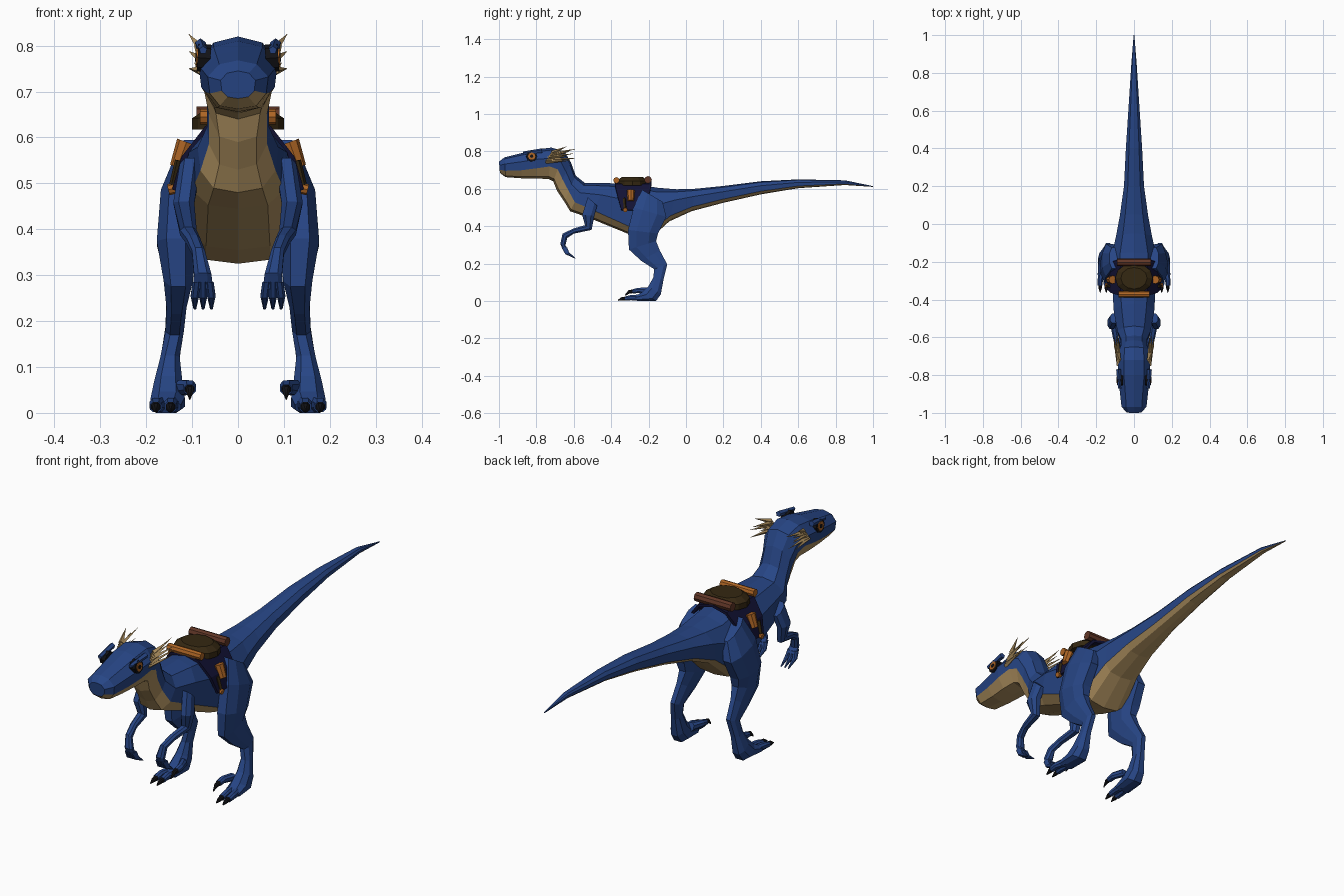
import bpy, bmesh, math
from mathutils import Vector

cube = bpy.data.objects.get("Cube")
if cube:
    bpy.data.objects.remove(cube, do_unlink=True)


def material(name, r, g, b):
    m = bpy.data.materials.new(name)
    m.use_nodes = True
    m.diffuse_color = (r, g, b, 1)
    bsdf = next(n for n in m.node_tree.nodes if n.type == 'BSDF_PRINCIPLED')
    bsdf.inputs["Base Color"].default_value = (r, g, b, 1)
    bsdf.inputs["Roughness"].default_value = 0.9
    return m


BLUE = material("blue_skin", .02, .06, .235)
TAN = material("tan_belly", .44, .29, .12)
ORANGE = material("orange_leather", .42, .13, .018)
RED = material("red_brown_leather", .12, .038, .02)
BROWN = material("dark_brown_leather", .035, .021, .006)
NAVY = material("navy_cloth", .006, .006, .035)
BLACK = material("black", .006, .006, .008)


def finish(name, bm, *mats):
    bmesh.ops.recalc_face_normals(bm, faces=bm.faces)
    me = bpy.data.meshes.new(name)
    bm.to_mesh(me)
    bm.free()
    for m in mats:
        me.materials.append(m)
    ob = bpy.data.objects.new(name, me)
    bpy.context.scene.collection.objects.link(ob)
    return ob


LIMB = [(0, .5), (.28, 1), (.72, 1), (1, .5)]


def loft(name, sections, mats, outline=None, side=1, belly=()):
    """Skin sections given as front y,z, back y,z, centre x, half width."""
    bm = bmesh.new()
    rings = []
    for sec in sections:
        ay, az, by, bz, xc, hw = sec[:6]
        prof = outline(sec[6]) if outline else LIMB
        half = [(t, w) for t, w in prof]
        full = half + [(t, -w) for t, w in reversed(half) if w > 0]
        rings.append([bm.verts.new((side * (xc + w * hw), ay + (by - ay) * t,
                                    az + (bz - az) * t)) for t, w in full])
    n = len(rings[0])
    for r0, r1 in zip(rings, rings[1:]):
        for j in range(n):
            k = (j + 1) % n
            f = bm.faces.new((r0[j], r0[k], r1[k], r1[j]))
            f.material_index = 1 if j in belly else 0
    bm.faces.new(rings[0])
    bm.faces.new(rings[-1])
    return finish(name, bm, *mats)


def rod(name, a, b, r1, r2, mat, sides=6):
    """Cylinder or cone from point a to point b."""
    a, b = Vector(a), Vector(b)
    bm = bmesh.new()
    bmesh.ops.create_cone(bm, cap_ends=True, segments=sides, radius1=r1,
                          radius2=r2, depth=(b - a).length)
    rot = (b - a).to_track_quat('Z', 'Y').to_matrix().to_4x4()
    bmesh.ops.transform(bm, matrix=rot, verts=bm.verts)
    bmesh.ops.translate(bm, vec=(a + b) / 2, verts=bm.verts)
    return finish(name, bm, mat)


# Head, neck, trunk and tail; the last value is where the belly colour starts
def trunk_outline(b):
    return [(0, 0), (.08, .62), (.34, 1), (b, .93), (b + (1 - b) * .8, .6), (1, 0)]


body = [
    (-1.0, .745, -.995, .685, 0, .038, .72),
    (-.97, .768, -.965, .662, 0, .066, .68),
    (-.88, .79, -.88, .656, 0, .076, .68),
    (-.80, .81, -.80, .655, 0, .086, .65),
    (-.72, .82, -.735, .652, 0, .086, .6),
    (-.65, .80, -.71, .64, 0, .08, .6),
    (-.615, .74, -.69, .59, 0, .068, .6),
    (-.59, .67, -.65, .53, 0, .068, .6),
    (-.54, .63, -.62, .48, 0, .088, .68),
    (-.42, .63, -.52, .445, 0, .108, .78),
    (-.28, .625, -.30, .355, 0, .116, .85),
    (-.15, .605, -.20, .325, 0, .118, .84),
    (-.05, .597, -.09, .425, 0, .095, .82),
    (.05, .60, .03, .48, 0, .075, .8),
    (.2, .615, .2, .525, 0, .053, .78),
    (.4, .64, .4, .57, 0, .043, .76),
    (.6, .65, .6, .603, 0, .03, .75),
    (.85, .645, .85, .62, 0, .014, .75),
    (1, .614, 1, .61, 0, .002, .75)]
loft("body", body, (BLUE, TAN), trunk_outline, belly=(3, 4, 5, 6))

leg = [
    (-.235, .595, -.125, .53, .105, .025),
    (-.28, .50, -.105, .45, .13, .038),
    (-.31, .38, -.15, .36, .135, .042),
    (-.305, .275, -.16, .32, .13, .032),
    (-.24, .215, -.14, .27, .134, .022),
    (-.17, .17, -.10, .195, .138, .02),
    (-.175, .125, -.12, .115, .148, .021),
    (-.20, .08, -.135, .035, .152, .031),
    (-.235, .047, -.16, 0, .153, .037),
    (-.275, .025, -.26, 0, .158, .034)]
arm = [
    (-.525, .555, -.475, .51, .105, .022),
    (-.555, .46, -.49, .455, .118, .023),
    (-.54, .405, -.505, .38, .108, .018),
    (-.60, .388, -.60, .36, .097, .015),
    (-.66, .36, -.635, .337, .086, .014),
    (-.672, .305, -.645, .297, .077, .019),
    (-.655, .27, -.63, .275, .076, .022)]

for side, label in ((1, "left"), (-1, "right")):
    loft(label + "_leg", leg, (BLUE,), side=side)
    loft(label + "_arm", arm, (BLUE,), side=side)

    # Two walking toes and a raised inner toe, each with a claw
    for toe, x0, x1, lift in (("outer", .17, .179, 0), ("middle", .143, .147, 0),
                              ("inner", .122, .105, .038)):
        y = -.25 + lift
        loft(f"{label}_{toe}_toe",
             [(y, .034 + lift, y + .01, lift, x0, .015),
              (y - .045, .032 + lift, y - .045, .004 + lift, x1, .014),
              (y - .075, .024 + lift, y - .075, .002 + lift, x1, .013)],
             (BLUE,), side=side)
        loft(f"{label}_{toe}_claw",
             [(y - .07, .024 + lift, y - .07, .004 + lift, x1, .011),
              (y - .095, .02 + lift, y - .09, .002 + lift, x1, .008),
              (y - .115, .006 + lift * .7, y - .112, .001 + lift * .7, x1, .001)],
             (BLACK,), side=side)

    # Fingers
    for i in range(3):
        x0, x1 = .062 + .014 * i, .058 + .018 * i
        loft(f"{label}_finger_{i + 1}",
             [(-.665, .285, -.635, .285, x0, .009),
              (-.645, .25, -.625, .26, x1, .009),
              (-.59, .225, -.592, .23, x1, .003)], (BLUE,), side=side)

    # Eye with dark surround, and brow
    for part, r, x, mat in (("eye_surround", .03, .088, BLACK),
                            ("eye", .02, .091, ORANGE), ("pupil", .009, .093, BLACK)):
        rod(f"{label}_{part}", (side * .06, -.825, .772), (side * x, -.825, .774),
            r, r, mat, 8)
    rod(label + "_brow", (side * .076, -.87, .79), (side * .082, -.77, .803),
        .009, .013, BLUE, 5)

    # Head plumes
    for i in range(7):
        reach = (.0, .03, -.02, .015)[i % 4]
        rod(f"{label}_plume_{i + 1}", (side * .08, -.75 + .006 * i, .745 + .008 * i),
            (side * (.107 - .012 * (i % 3)), -.62 + reach, .75 + .0125 * i),
            .011, .0005, TAN, 4)

    # Saddle pouch, strap and stirrup ring
    rod(label + "_saddle_pouch", (side * .112, -.295, .59), (side * .132, -.295, .535),
        .022, .017, ORANGE, 8)
    rod(label + "_saddle_strap", (side * .13, -.33, .55), (side * .145, -.325, .485),
        .008, .008, BROWN, 4)
    rod(label + "_stirrup_ring", (side * .135, -.325, .49), (side * .152, -.325, .486),
        .012, .012, ORANGE, 8)

# Saddle blanket draped over the back: x, z, front y, back y
drape = [(0, .637, -.38, -.185), (.068, .62, -.38, -.185),
         (.118, .555, -.365, -.2), (.138, .485, -.345, -.275)]
drape = [(-x, *rest) for x, *rest in reversed(drape[1:])] + drape
bm = bmesh.new()
edges = [(bm.verts.new((x, y0, z)), bm.verts.new((x, y1, z))) for x, z, y0, y1 in drape]
for (a, b), (c, d) in zip(edges, edges[1:]):
    bm.faces.new((a, b, d, c))
blanket = finish("saddle_blanket", bm, NAVY)
thick = blanket.modifiers.new("thickness", 'SOLIDIFY')
thick.thickness = .012
thick.offset = 0

# Padded seat
bm = bmesh.new()
for r1, r2, z, d in ((.1, .1, .63, .025), (.1, .07, .652, .02)):
    new = bmesh.ops.create_cone(bm, cap_ends=True, segments=12, radius1=r1, radius2=r2,
                                depth=d)["verts"]
    bmesh.ops.scale(bm, vec=(1, .82, 1), verts=new)
    bmesh.ops.translate(bm, vec=(0, -.287, z), verts=new)
finish("saddle_seat", bm, BROWN)

# Rolls in front of and behind the seat
rod("front_roll", (-.083, -.372, .645), (.083, -.372, .645), .017, .017, ORANGE, 8)
rod("rear_roll", (-.09, -.203, .648), (.09, -.203, .648), .02, .02, RED, 8)
